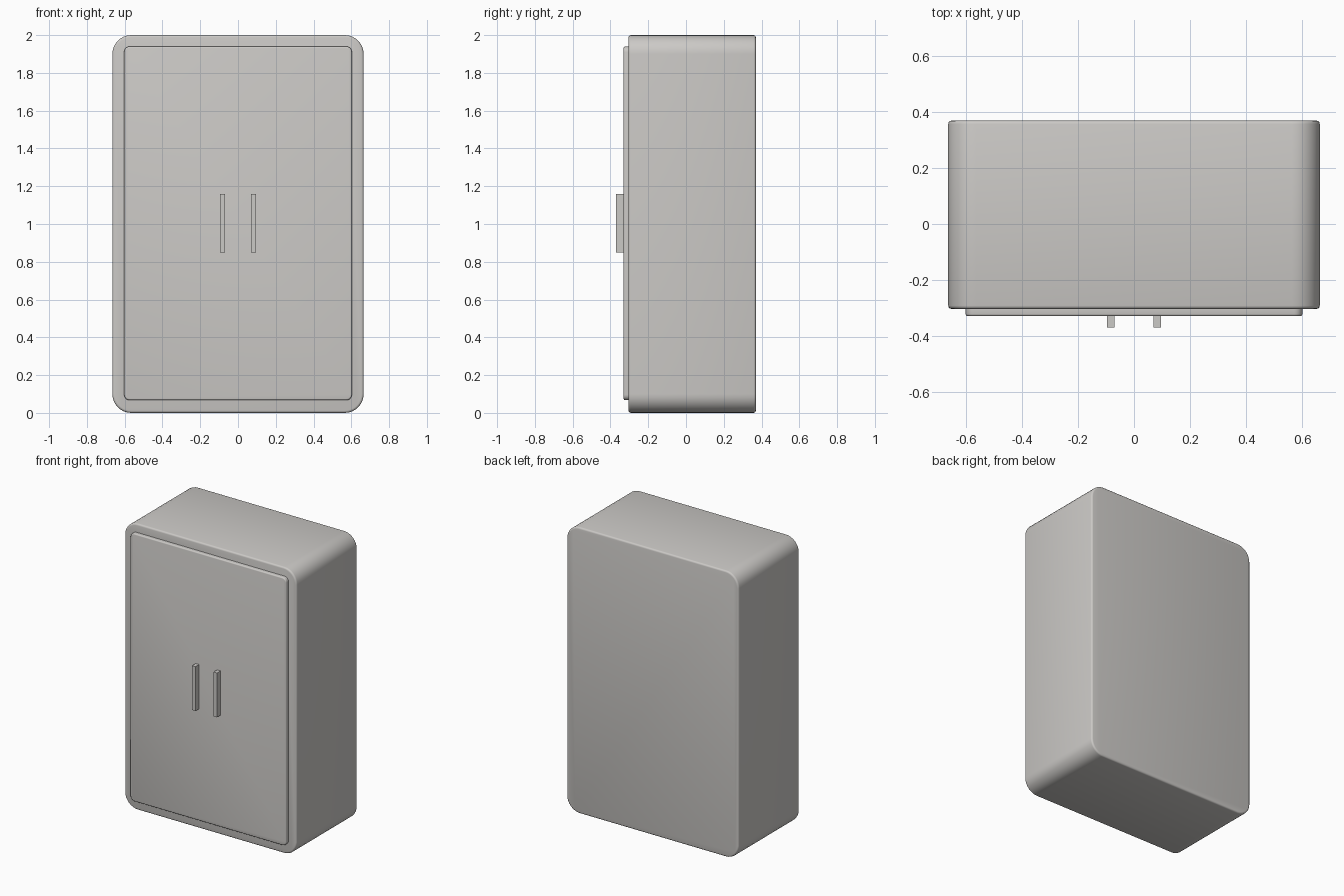
import bpy, bmesh, math

if "Cube" in bpy.data.objects:
    bpy.data.objects.remove(bpy.data.objects["Cube"])

grey = bpy.data.materials.new("warm_grey")
grey.diffuse_color = (0.60, 0.585, 0.565, 1)
grey.use_nodes = True
grey.node_tree.nodes["Principled BSDF"].inputs["Base Color"].default_value = grey.diffuse_color


def rounded_slab(name, hw, z0, z1, y0, y1, radius, edge, seg=8):
    """Rounded rectangle in XZ, extruded along Y, with softened front and back rims."""
    bm = bmesh.new()
    pts = []
    corners = [(hw - radius, z1 - radius, 0), (-hw + radius, z1 - radius, 90),
               (-hw + radius, z0 + radius, 180), (hw - radius, z0 + radius, 270)]
    for cx, cz, start in corners:
        for i in range(seg + 1):
            a = math.radians(start + 90 * i / seg)
            pts.append((cx + radius * math.cos(a), cz + radius * math.sin(a)))
    face = bm.faces.new([bm.verts.new((x, y0, z)) for x, z in pts])
    ext = bmesh.ops.extrude_face_region(bm, geom=[face])
    bmesh.ops.translate(bm, vec=(0, y1 - y0, 0),
                        verts=[g for g in ext["geom"] if isinstance(g, bmesh.types.BMVert)])
    rims = [e for e in bm.edges if abs(e.verts[0].co.y - e.verts[1].co.y) < 1e-6]
    bmesh.ops.bevel(bm, geom=rims, offset=edge, segments=3, profile=0.5, affect='EDGES')
    bmesh.ops.recalc_face_normals(bm, faces=bm.faces)
    return finish(bm, name, True)


def finish(bm, name, smooth=False):
    me = bpy.data.meshes.new(name)
    bm.to_mesh(me)
    bm.free()
    me.materials.append(grey)
    ob = bpy.data.objects.new(name, me)
    bpy.context.collection.objects.link(ob)
    if smooth:
        bpy.ops.object.select_all(action='DESELECT')
        ob.select_set(True)
        bpy.context.view_layer.objects.active = ob
        bpy.ops.object.shade_smooth_by_angle(angle=math.radians(40))
    return ob


# Cabinet body and raised front panel
rounded_slab("cabinet_body", 0.665, 0.0, 2.0, -0.304, 0.37, 0.10, 0.012)
rounded_slab("front_panel", 0.603, 0.067, 1.94, -0.33, -0.28, 0.03, 0.008, seg=5)

# Pair of vertical bar handles
for side, sx in (("left", -1), ("right", 1)):
    bm = bmesh.new()
    bmesh.ops.create_cube(bm, size=1)
    for v in bm.verts:
        v.co = (sx * 0.083 + v.co.x * 0.027, -0.3475 + v.co.y * 0.045, 1.005 + v.co.z * 0.31)
    finish(bm, side + "_handle")
